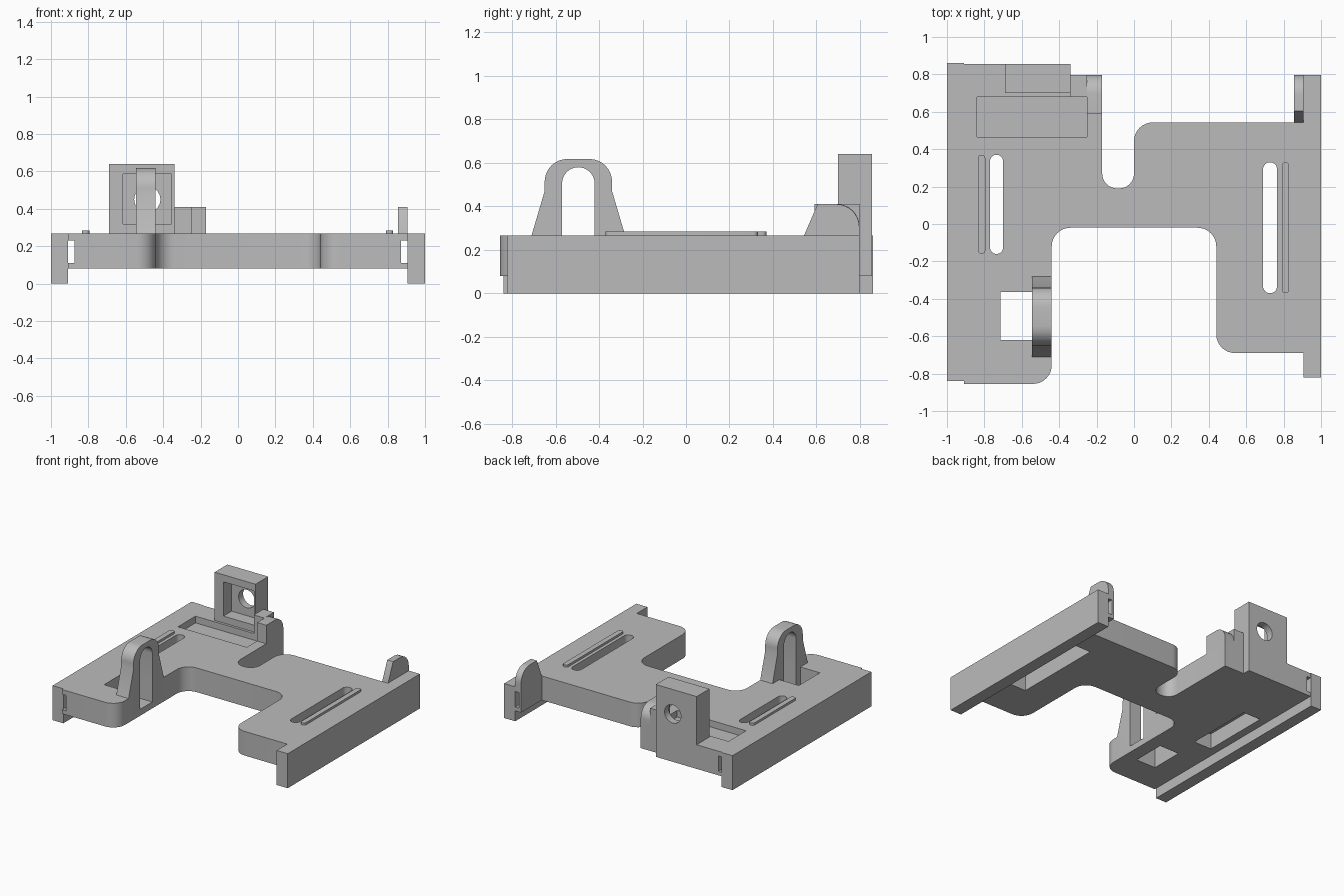
import bpy, bmesh, math
from mathutils import Vector

if "Cube" in bpy.data.objects:
    bpy.data.objects.remove(bpy.data.objects["Cube"])

grey = bpy.data.materials.new("plain_grey")
grey.diffuse_color = (0.5, 0.5, 0.5, 1)
grey.use_nodes = True
grey.node_tree.nodes["Principled BSDF"].inputs["Base Color"].default_value = grey.diffuse_color


def rounded(points, seg=8):
    """Polygon corners (u, v[, radius]) -> outline with rounded corners."""
    out, n = [], len(points)
    for i, p in enumerate(points):
        c = Vector(p[:2])
        r = p[2] if len(p) > 2 else 0
        if not r:
            out.append(c)
            continue
        a = (Vector(points[i - 1][:2]) - c).normalized()
        b = (Vector(points[(i + 1) % n][:2]) - c).normalized()
        half = a.angle(b) / 2
        centre = c + (a + b).normalized() * (r / math.sin(half))
        s = c + a * (r / math.tan(half)) - centre
        e = c + b * (r / math.tan(half)) - centre
        sweep = s.angle_signed(e)
        for k in range(seg + 1):
            t = -sweep * k / seg
            out.append(centre + Vector((s.x * math.cos(t) - s.y * math.sin(t),
                                        s.x * math.sin(t) + s.y * math.cos(t))))
    return out


def extrude(name, points, axis, lo, hi):
    """Extrude an outline along axis: z uses (x, y), x uses (y, z), y uses (x, z)."""
    place = {"x": lambda u, v, w: (w, u, v),
             "y": lambda u, v, w: (u, w, v),
             "z": lambda u, v, w: (u, v, w)}[axis]
    bm = bmesh.new()
    pts = rounded(points)
    rings = [[bm.verts.new(place(p.x, p.y, w)) for p in pts] for w in (lo, hi)]
    bm.faces.new(rings[0])
    bm.faces.new(rings[1])
    for i in range(len(pts)):
        j = (i + 1) % len(pts)
        bm.faces.new((rings[0][i], rings[0][j], rings[1][j], rings[1][i]))
    bmesh.ops.recalc_face_normals(bm, faces=bm.faces)
    mesh = bpy.data.meshes.new(name)
    bm.to_mesh(mesh)
    bm.free()
    ob = bpy.data.objects.new(name, mesh)
    bpy.context.collection.objects.link(ob)
    mesh.materials.append(grey)
    return ob


def box(name, x0, x1, y0, y1, z0, z1, r=0):
    return extrude(name, [(x0, y0, r), (x1, y0, r), (x1, y1, r), (x0, y1, r)], "z", z0, z1)


def cut(ob, cutters):
    for c in cutters:
        m = ob.modifiers.new("cut", "BOOLEAN")
        m.operation, m.solver, m.object = "DIFFERENCE", "EXACT", c
    bpy.context.view_layer.update()
    dg = bpy.context.evaluated_depsgraph_get()
    mesh = bpy.data.meshes.new_from_object(ob.evaluated_get(dg))
    ob.modifiers.clear()
    ob.data = mesh


TOP, BOT = 0.267, 0.08

# main plate with two bays
plate = extrude("base_plate", [
    (-0.908, -0.855), (-0.44, -0.855, 0.1), (-0.44, -0.02, 0.1), (0.44, -0.02, 0.1),
    (0.44, -0.69, 0.1), (0.905, -0.69), (0.905, 0.543), (0, 0.543, 0.1),
    (0, 0.19, 0.08), (-0.17, 0.19, 0.08), (-0.17, 0.797), (-0.34, 0.797),
    (-0.34, 0.855), (-0.908, 0.855)], "z", BOT, TOP)

# side rails
box("left_rail", -1, -0.908, -0.84, 0.86, 0, TOP)
box("right_rail", 0.905, 1, -0.82, 0.797, 0, TOP)

# raised ribs beside the slots
box("left_rib", -0.835, -0.795, -0.16, 0.37, TOP, 0.284, 0.0199)
box("right_rib", 0.79, 0.83, -0.37, 0.33, TOP, 0.284, 0.0199)

# strap arch
arch = extrude("arch", [(-0.71, TOP), (-0.28, TOP), (-0.34, 0.47), (-0.34, 0.618, 0.105),
                        (-0.65, 0.618, 0.105), (-0.65, 0.47)], "x", -0.545, -0.44)

# tall socket block
block = box("socket_block", -0.69, -0.34, 0.70, 0.855, TOP, 0.64)

# small corner stop, square part and rounded part
box("stop_inner", -0.34, -0.25, 0.68, 0.797, TOP, 0.41)
extrude("stop_outer", [(0.59, TOP), (0.797, TOP), (0.797, 0.41, 0.1), (0.59, 0.41)],
        "x", -0.25, -0.17)

# clip on the right rail
clip = extrude("right_clip", [(0.543, BOT), (0.797, BOT), (0.797, 0.41, 0.105),
                              (0.605, 0.41), (0.543, TOP)], "x", 0.855, 0.905)

# cutters
channels = [box("channel_cutter", x0, x1, -1, 1, 0.11, 0.23)
            for x0, x1 in ((-0.909, -0.875), (0.872, 0.906))]
arch_slot = extrude("arch_slot_cutter", [(-0.57, 0.13), (-0.42, 0.13), (-0.42, 0.58, 0.0749),
                                         (-0.57, 0.58, 0.0749)], "x", -0.6, -0.4)
plate_cuts = channels + [
    arch_slot,
    box("left_slot_cutter", -0.77, -0.70, -0.16, 0.37, 0, 0.4, 0.0349),
    box("right_slot_cutter", 0.69, 0.765, -0.37, 0.33, 0, 0.4, 0.0374),
    box("left_pocket_cutter", -0.845, -0.695, -0.165, 0.375, 0, 0.2),
    box("right_pocket_cutter", 0.685, 0.84, -0.375, 0.335, 0, 0.2),
    box("square_hole_cutter", -0.713, -0.545, -0.62, -0.363, 0, 0.4),
    box("recess_cutter", -0.84, -0.25, 0.465, 0.68, 0.215, 0.4)]
socket = box("socket_cutter", -0.615, -0.355, 0.6, 0.80, 0.32, 0.585)
hole = extrude("hole_cutter", [(-0.485 + 0.07 * math.cos(k * math.pi / 16),
                                0.45 + 0.07 * math.sin(k * math.pi / 16))
                               for k in range(32)], "y", 0.5, 1)

cut(plate, plate_cuts)
cut(arch, [arch_slot])
cut(block, [socket, hole])
cut(clip, channels[1:])

for c in plate_cuts + [socket, hole]:
    bpy.data.objects.remove(c)

# smooth the curved faces, keep edges sharp
for ob in bpy.context.collection.objects:
    ob.data.shade_smooth()
    ob.data.set_sharp_from_angle(angle=math.radians(30))
